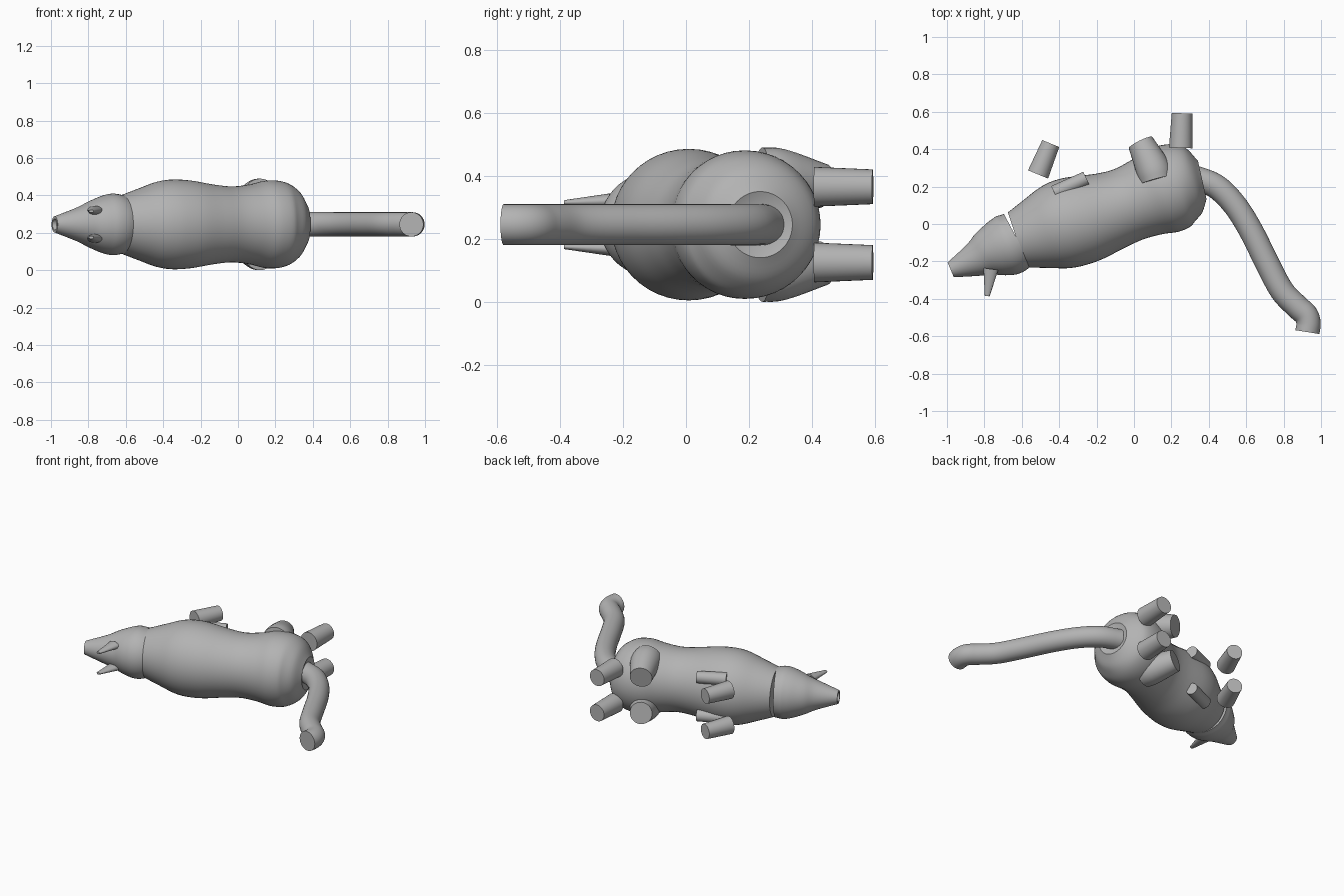
import bpy, math
from mathutils import Vector

cube = bpy.data.objects.get("Cube")
if cube:
    bpy.data.objects.remove(cube, do_unlink=True)

MID = 0.245  # height of the symmetry plane

grey = bpy.data.materials.new("plain grey")
grey.use_nodes = True
COLOUR = (0.45, 0.45, 0.45, 1)
grey.diffuse_color = COLOUR
grey.node_tree.nodes["Principled BSDF"].inputs["Base Color"].default_value = COLOUR


def spline(points, steps):
    """Smooth the (x, y, z, radius) stations with a Catmull-Rom curve."""
    p = [Vector(q) for q in points]
    p = [2 * p[0] - p[1]] + p + [2 * p[-1] - p[-2]]
    out = []
    for a, b, c, d in zip(p, p[1:], p[2:], p[3:]):
        for i in range(steps):
            t = i / steps
            out.append(0.5 * (2 * b + (c - a) * t + (2 * a - 5 * b + 4 * c - d) * t**2
                              + (3 * b - a - 3 * c + d) * t**3))
    return out + [p[-2]]


def loft(name, points, steps=1, sides=32, flat=1.0, recess=()):
    """Sweep circles along the stations; recess adds (depth, radius) rings at the end."""
    stations = spline(points, steps) if steps > 1 else [Vector(q) for q in points]
    rings = []
    for i, s in enumerate(stations):
        ahead = stations[min(i + 1, len(stations) - 1)].xyz
        axis = (ahead - stations[max(i - 1, 0)].xyz).normalized()
        rings.append((s.xyz, axis, s.w))
    end, axis, _ = rings[-1]
    rings += [(end - axis * depth, axis, r) for depth, r in recess]
    verts, faces = [], []
    for centre, axis, r in rings:
        u = Vector((0, 0, 1)).cross(axis).normalized()
        v = axis.cross(u)
        for k in range(sides):
            a = math.tau * k / sides
            verts.append(centre + u * (r * math.cos(a)) + v * (r * flat * math.sin(a)))
    for j in range(len(rings) - 1):
        for k in range(sides):
            n = (k + 1) % sides
            faces.append((j * sides + k, j * sides + n,
                          (j + 1) * sides + n, (j + 1) * sides + k))
    faces.append(tuple(reversed(range(sides))))
    faces.append(tuple(range((len(rings) - 1) * sides, len(rings) * sides)))
    mesh = bpy.data.meshes.new(name)
    mesh.from_pydata(verts, [], faces)
    mesh.materials.append(grey)
    obj = bpy.data.objects.new(name, mesh)
    bpy.context.collection.objects.link(obj)
    bpy.ops.object.select_all(action="DESELECT")
    obj.select_set(True)
    bpy.context.view_layer.objects.active = obj
    bpy.ops.object.shade_smooth_by_angle(angle=math.radians(35))
    return obj


def level(points):
    """Place (x, y, radius) stations on the symmetry plane."""
    return [(x, y, MID, r) for x, y, r in points]


def pair(name, points, **options):
    """Make both sides from (x, y, sideways offset, radius) stations."""
    for side, sign in (("upper", 1), ("lower", -1)):
        loft(f"{side}_{name}", [(x, y, MID + sign * z, r) for x, y, z, r in points], **options)


# Body with a shallow dimple where the tail leaves
loft("body", level([
    (-0.625, -0.085, 0.155), (-0.52, -0.05, 0.195), (-0.43, -0.02, 0.228),
    (-0.35, 0.005, 0.24), (-0.25, 0.03, 0.234), (-0.13, 0.068, 0.213),
    (-0.03, 0.105, 0.203), (0.07, 0.145, 0.215), (0.16, 0.18, 0.235),
    (0.25, 0.21, 0.225), (0.32, 0.225, 0.18), (0.365, 0.235, 0.105)]),
    steps=5, sides=48, recess=[(0.015, 0.065)])

# Head tapering to a snout with a small hollow nose
loft("head", level([
    (-0.622, -0.085, 0.157), (-0.67, -0.11, 0.165), (-0.72, -0.13, 0.154),
    (-0.78, -0.155, 0.129), (-0.85, -0.19, 0.094), (-0.98, -0.245, 0.043)]),
    steps=5, sides=48, recess=[(0, 0.03), (0.02, 0.025)])

# Tail
loft("tail", level([
    (0.32, 0.25, 0.065), (0.44, 0.2, 0.066), (0.54, 0.1, 0.065),
    (0.625, -0.035, 0.065), (0.71, -0.205, 0.065), (0.79, -0.355, 0.065),
    (0.87, -0.44, 0.065), (0.918, -0.485, 0.065), (0.933, -0.53, 0.065),
    (0.927, -0.578, 0.065)]), steps=5)

# Ears
pair("ear", [(-0.765, -0.24, 0.075, 0.04), (-0.785, -0.385, 0.07, 0.013)], flat=0.6)

# Front legs and paws
pair("front_leg", [(-0.425, 0.165, 0.13, 0.042), (-0.255, 0.245, 0.13, 0.038)])
pair("front_paw", [(-0.513, 0.265, 0.12, 0.058), (-0.445, 0.43, 0.12, 0.049)])

# Thighs and hind feet
pair("thigh", [(0.12, 0.235, 0.155, 0.09), (0.1, 0.3, 0.148, 0.092),
               (0.035, 0.435, 0.122, 0.07)], steps=4)
pair("hind_foot", [(0.25, 0.407, 0.12, 0.063), (0.257, 0.592, 0.12, 0.055)])
